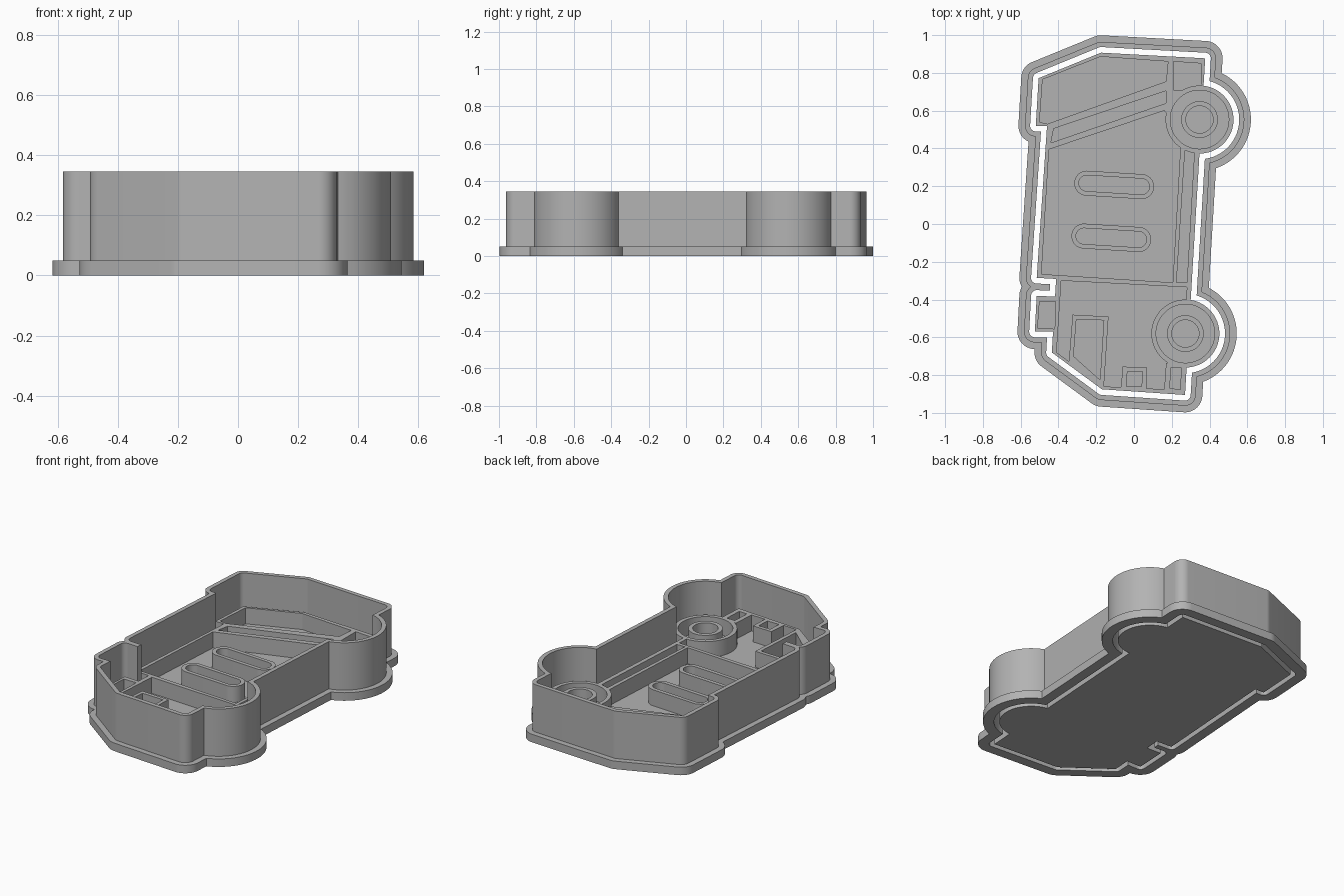
import bpy
import math
from mathutils import Vector
from mathutils.geometry import convex_hull_2d, delaunay_2d_cdt

cube = bpy.data.objects.get("Cube")
if cube:
    bpy.data.objects.remove(cube)

# Single plain material
grey = bpy.data.materials.new("plain_grey")
grey.use_nodes = True
colour = (0.45, 0.45, 0.45, 1)
grey.diffuse_color = colour
grey.node_tree.nodes["Principled BSDF"].inputs["Base Color"].default_value = colour


def grow(points, radius):
    """Convex outline pushed outward with round corners."""
    if radius == 0:
        return points
    steps = 72
    ring = [Vector((x + radius * math.cos(math.tau * i / steps),
                    y + radius * math.sin(math.tau * i / steps)))
            for x, y in points for i in range(steps)]
    return [tuple(ring[i]) for i in convex_hull_2d(ring)]


def counter_clockwise(points):
    area = sum(a[0] * b[1] - b[0] * a[1]
               for a, b in zip(points, points[1:] + points[:1]))
    return points if area > 0 else points[::-1]


def slab(name, layers, bottom, top):
    """Extrude the area left after painting layers (outline, solid) in order."""
    coords, faces = [], []
    for outline, solid in layers:
        outline = counter_clockwise(outline)
        faces.append(list(range(len(coords), len(coords) + len(outline))))
        coords += [Vector(p) for p in outline]
    points, _, cells, _, _, owners = delaunay_2d_cdt(coords, [], faces, 1, 1e-5)
    kept = [list(c) for c, own in zip(cells, owners) if own and layers[max(own)][1]]

    # Top, bottom and walls along the open edges
    count = len(points)
    verts = [(p.x, p.y, z) for z in (bottom, top) for p in points]
    edges = {(c[i - 1], c[i]) for c in kept for i in range(len(c))}
    polys = [c[::-1] for c in kept] + [[i + count for i in c] for c in kept]
    polys += [(a, b, b + count, a + count) for a, b in edges if (b, a) not in edges]
    mesh = bpy.data.meshes.new(name)
    mesh.from_pydata(verts, [], polys)
    mesh.materials.append(grey)
    mesh.validate()
    obj = bpy.data.objects.new(name, mesh)
    bpy.context.collection.objects.link(obj)

    # Drop unused points and smooth the curved walls
    bpy.ops.object.select_all(action='DESELECT')
    obj.select_set(True)
    bpy.context.view_layer.objects.active = obj
    bpy.ops.object.mode_set(mode='EDIT')
    bpy.ops.mesh.select_all(action='SELECT')
    bpy.ops.mesh.delete_loose()
    bpy.ops.object.mode_set(mode='OBJECT')
    bpy.ops.object.shade_smooth_by_angle(angle=math.radians(20))
    return obj


# Vehicle silhouette as overlapping convex pieces
cabin = [(-.175, .907), (-.41, -.25), (-.435, -.68),
         (-.17, -.875), (.27, -.905), (.377, .877)]
rear = [(-.175, .907), (-.505, .772), (-.52, .52), (.1, .5)]
side = [(-.455, .6), (-.515, -.285), (.2, -.325), (.25, .5)]
bumper = [(-.515, -.38), (-.41, -.385), (-.42, -.57), (-.525, -.57)]
wheels = [(.347, .553), (.272, -.58)]
tyre = .18


def silhouette(distance, solid):
    outlines = [grow(piece, distance) for piece in (cabin, rear, side, bumper)]
    outlines += [grow([w], tyre + distance) for w in wheels]
    return [(outline, solid) for outline in outlines]


GAP, WALL, FLANGE = .03, .057, .092
slab("cutter_flange", silhouette(FLANGE, True) + silhouette(GAP, False), 0, .05)
slab("cutter_wall", silhouette(WALL, True) + silhouette(GAP, False), .05, .345)
slab("stamp_plate", silhouette(0, True), 0, .05)

# Recessed panels of the stamp
panels = [
    [(-.5, .54), (-.484, .765), (-.177, .886), (.18, .86), (.17, .755), (-.458, .53)],
    [(.21, .86), (.355, .85), (.36, .7), (.21, .71)],
    [(-.425, .505), (.17, .705), (.17, .64), (-.44, .43)],
    [(-.45, .395), (.16, .6), (.25, .5), (.245, .39), (.205, -.31), (-.49, -.265)],
    [(.27, .39), (.32, .39), (.28, -.31), (.225, -.31)],
    [(-.385, -.3), (.28, -.335), (.26, -.73), (.17, -.735),
     (.16, -.875), (-.16, -.86), (-.41, -.68)],
    [(.195, -.76), (.25, -.76), (.245, -.875), (.19, -.87)],
    [(-.5, -.41), (-.415, -.41), (-.42, -.555), (-.51, -.55)],
]
ridges = silhouette(0, True) + [(p, False) for p in panels]

# Window and lamp frames
ridges += [
    ([(-.325, -.48), (-.135, -.49), (-.16, -.87), (-.345, -.73)], True),
    ([(-.305, -.505), (-.16, -.51), (-.18, -.825), (-.32, -.7)], False),
    ([(-.06, -.755), (.07, -.76), (.065, -.88), (-.07, -.88)], True),
    ([(-.035, -.78), (.045, -.78), (.04, -.86), (-.04, -.86)], False),
]

# Slot frames on the side
for x, y in [(-.105, .207), (-.12, -.073)]:
    ends = [(x - .145, y + .009), (x + .145, y - .009)]
    ridges += [(grow(ends, .066), True), (grow(ends, .042), False)]

# Wheel rings and hubs
for wheel in wheels:
    for radius, solid in [(tyre, True), (.155, False), (.097, True), (.072, False)]:
        ridges.append((grow([wheel], radius), solid))

slab("stamp_ridges", ridges, .05, .15)
